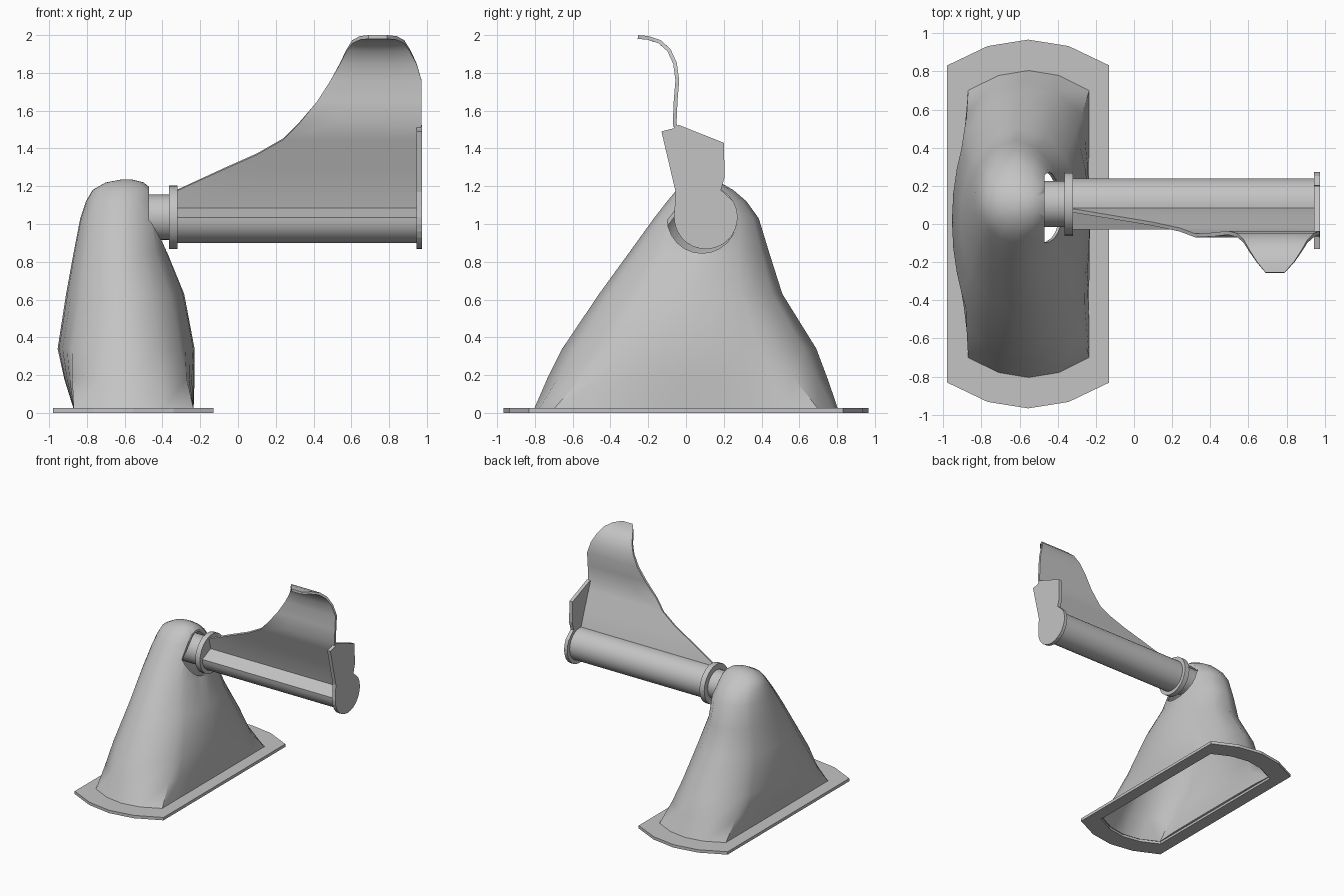
import bpy, bmesh, math
from mathutils import Vector

if "Cube" in bpy.data.objects:
    bpy.data.objects.remove(bpy.data.objects["Cube"])

grey = bpy.data.materials.new("plain_grey")
grey.use_nodes = True
COLOUR = (0.55, 0.55, 0.55, 1)
grey.diffuse_color = COLOUR
grey.node_tree.nodes["Principled BSDF"].inputs["Base Color"].default_value = COLOUR

AXIS_Y, AXIS_Z = 0.105, 1.035   # centre line of the arm


def make(name, verts, faces):
    mesh = bpy.data.meshes.new(name)
    mesh.from_pydata(verts, [], faces)
    bm = bmesh.new()
    bm.from_mesh(mesh)
    bmesh.ops.recalc_face_normals(bm, faces=bm.faces)
    bm.to_mesh(mesh)
    bm.free()
    mesh.materials.append(grey)
    ob = bpy.data.objects.new(name, mesh)
    bpy.context.collection.objects.link(ob)
    return ob


def loft(name, rings, closed=True, caps=(True, True)):
    """Skin a list of equal-length point rings."""
    n = len(rings[0])
    faces = []
    for r in range(len(rings) - 1):
        for i in range(n if closed else n - 1):
            j = (i + 1) % n
            faces.append((r * n + i, r * n + j, r * n + n + j, r * n + n + i))
    if caps[0]:
        faces.append(tuple(range(n)))
    if caps[1]:
        faces.append(tuple(range((len(rings) - 1) * n, len(rings) * n)))
    return make(name, [p for ring in rings for p in ring], faces)


def prism_x(name, profile, x0, x1):
    """Extrude a (y, z) profile along x."""
    return loft(name, [[(x, y, z) for y, z in profile] for x in (x0, x1)])


def arc(radius, a0, a1, steps, cy=AXIS_Y, cz=AXIS_Z):
    angles = [math.radians(a0 + (a1 - a0) * i / steps) for i in range(steps + 1)]
    return [(cy + radius * math.cos(a), cz + radius * math.sin(a)) for a in angles]


def bake(ob):
    """Apply the modifiers."""
    graph = bpy.context.evaluated_depsgraph_get()
    mesh = bpy.data.meshes.new_from_object(ob.evaluated_get(graph))
    ob.modifiers.clear()
    ob.data = mesh


def smooth(ob, degrees=35):
    bpy.ops.object.select_all(action="DESELECT")
    ob.select_set(True)
    bpy.context.view_layer.objects.active = ob
    bpy.ops.object.shade_smooth_by_angle(angle=math.radians(degrees))


def bowed_ring(z, xl, xr, y0, y1, bow, roundness=0, ends=4, sides=8):
    """Long outline with bowed ends, blended towards an ellipse."""
    half = [(1 - 2 * i / ends, None) for i in range(ends)]
    half += [(-1, 1 - 2 * i / sides) for i in range(sides)]
    pts = []
    for sign in (1, -1):
        for u, v in half:
            v = 1 - bow * u * u if v is None else v * (1 - bow)
            p = Vector((u * sign, v * sign))
            p = p.lerp(p.normalized(), roundness)
            pts.append(((xl + xr) / 2 + p.x * (xr - xl) / 2,
                        (y0 + y1) / 2 + p.y * (y1 - y0) / 2, z))
    return pts


# Base flange: flat ring with an open middle
outer = (-0.98, -0.13, -0.967, 0.967, 0.14)
inner = (-0.87, -0.235, -0.805, 0.805, 0.13)
loft("base_flange", [bowed_ring(0, *inner), bowed_ring(0, *outer),
                     bowed_ring(0.025, *outer), bowed_ring(0.025, *inner),
                     bowed_ring(0, *inner)], caps=(False, False))

# Pedestal: hollow hood, rectangular at the foot and domed at the top
levels = [
    (0.02, -0.87, -0.235, -0.805, 0.805, 0),
    (0.18, -0.92, -0.23, -0.735, 0.75, 0.5),
    (0.34, -0.955, -0.23, -0.655, 0.69, 0.85),
    (0.63, -0.91, -0.285, -0.46, 0.51, 1),
    (0.85, -0.87, -0.375, -0.30, 0.44, 1),
    (1.03, -0.835, -0.40, -0.17, 0.385, 1),
    (1.12, -0.805, -0.43, -0.10, 0.32, 1),
    (1.18, -0.77, -0.45, -0.05, 0.25, 1),
    (1.22, -0.70, -0.50, 0.02, 0.18, 1),
    (1.235, -0.62, -0.56, 0.07, 0.13, 1),
]
pedestal = loft("pedestal", [bowed_ring(z, xl, xr, y0, y1, 0.13, r)
                             for z, xl, xr, y0, y1, r in levels],
                caps=(False, True))
shell = pedestal.modifiers.new("shell", "SOLIDIFY")
shell.thickness = 0.015
shell.offset = -1

# Socket opening in the pedestal for the arm
cutter = prism_x("socket_cutter", arc(0.185, 0, 345, 23, 0.085, 1.03), -0.47, -0.1)
cutter.hide_render = True
cut = pedestal.modifiers.new("socket", "BOOLEAN")
cut.object = cutter
cut.solver = "EXACT"
bake(pedestal)
bpy.data.objects.remove(cutter)
smooth(pedestal, 40)

# Pivot shaft and collar
smooth(prism_x("pivot_shaft", arc(0.12, 0, 345, 23), -0.62, -0.33))
smooth(prism_x("arm_collar", arc(0.168, 0, 345, 23), -0.365, -0.32))

# Arm: round below and behind, with a sloping ledge in front
smooth(prism_x("arm", [(0.095, 1.09)] + arc(0.135, 180, 460, 22), -0.33, 0.955))

# Blade: rows of (y, z, left x, right x) up the curved face
rows = [
    (0.095, 1.08, -0.33, 0.955), (0.07, 1.18, -0.32, 0.955),
    (0.03, 1.29, -0.08, 0.955), (0, 1.37, 0.10, 0.955),
    (-0.03, 1.45, 0.24, 0.96), (-0.06, 1.53, 0.32, 0.972),
    (-0.055, 1.65, 0.42, 0.972), (-0.046, 1.76, 0.49, 0.972),
    (-0.058, 1.85, 0.54, 0.945), (-0.09, 1.92, 0.575, 0.91),
    (-0.14, 1.965, 0.605, 0.88), (-0.20, 1.985, 0.645, 0.84),
    (-0.255, 1.99, 0.69, 0.79),
]
blade = loft("blade", [[(x0 + (x1 - x0) * i / 4, y, z) for i in range(5)]
                       for y, z, x0, x1 in rows], closed=False, caps=(False, False))
sheet = blade.modifiers.new("sheet", "SOLIDIFY")
sheet.thickness = 0.02
sheet.offset = 0
bake(blade)
smooth(blade)

# End plate closing the arm and the foot of the blade
bracket = [(0.185, 1.18), (0.205, 1.25), (0.2, 1.43), (-0.04, 1.525),
           (-0.07, 1.505), (-0.13, 1.49), (-0.055, 1.17)]
prism_x("end_plate", bracket + arc(0.168, 180, 390, 16), 0.945, 0.975)
